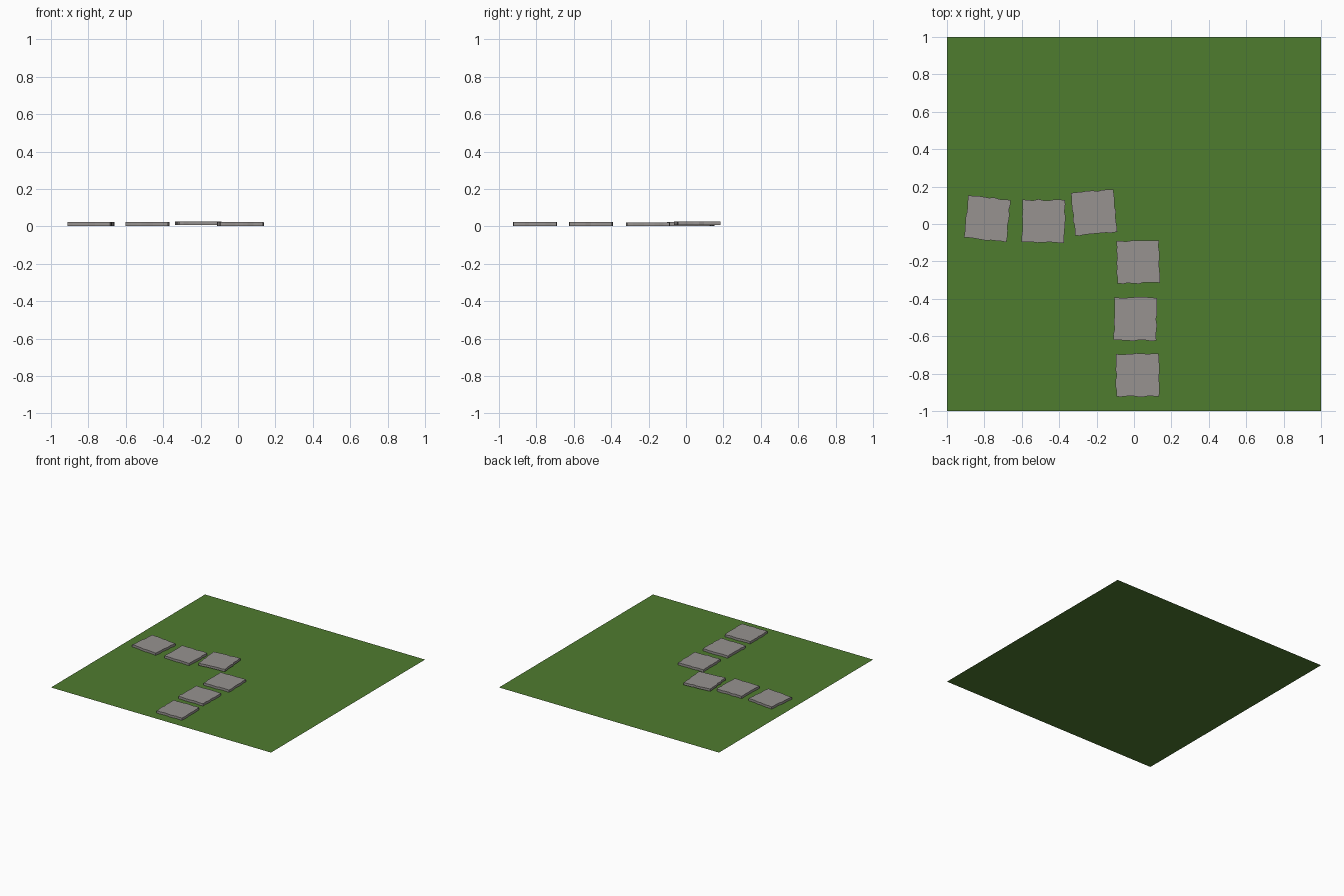
import bpy, bmesh, math, random

if "Cube" in bpy.data.objects:
    bpy.data.objects.remove(bpy.data.objects["Cube"])

random.seed(4)


def material(name, colour):
    m = bpy.data.materials.new(name)
    m.diffuse_color = (*colour, 1)
    m.use_nodes = True
    m.node_tree.nodes["Principled BSDF"].inputs["Base Color"].default_value = m.diffuse_color
    return m


grass = material("grass_green", (0.078, 0.2, 0.028))
stone = material("stone_grey", (0.31, 0.29, 0.28))

# Flat lawn
bpy.ops.mesh.primitive_plane_add(size=2, location=(0, 0, 0))
lawn = bpy.context.object
lawn.name = "lawn"
lawn.data.materials.append(grass)


def chipped_slab(name, x, y, z, angle, size=0.228, thick=0.019, steps=8):
    """Square slab with a slightly chipped outline."""
    h = size / 2
    outline = []
    for side in range(4):
        a = side * math.pi / 2
        for i in range(steps):
            along = -h + size * i / steps
            if i:
                along += random.uniform(-0.006, 0.006)
            out = h + (random.uniform(-0.004, 0.004) if i else 0)
            # side runs along its tangent, pushed outward by its normal
            outline.append((along * math.cos(a) + out * math.sin(a),
                            along * math.sin(a) - out * math.cos(a)))
    bm = bmesh.new()
    base = bm.faces.new([bm.verts.new((px, py, 0)) for px, py in outline])
    top = bmesh.ops.extrude_face_region(bm, geom=[base], use_keep_orig=True)["geom"]
    bmesh.ops.translate(bm, vec=(0, 0, thick),
                        verts=[v for v in top if isinstance(v, bmesh.types.BMVert)])
    bmesh.ops.recalc_face_normals(bm, faces=bm.faces)
    me = bpy.data.meshes.new(name)
    bm.to_mesh(me)
    bm.free()
    me.materials.append(stone)
    ob = bpy.data.objects.new(name, me)
    ob.location = (x, y, z)
    ob.rotation_euler.z = math.radians(angle)
    bpy.context.collection.objects.link(ob)


# Stepping stones along the bent path: x, y, z, turn in degrees
path = [(-0.785, 0.028, 0.003, -6), (-0.485, 0.015, 0.003, -1),
        (-0.213, 0.062, 0.007, 5), (0.022, -0.203, 0.002, 1),
        (0.007, -0.508, 0.003, -0.5), (0.019, -0.808, 0.003, 0.5)]
for n, p in enumerate(path, 1):
    chipped_slab(f"stepping_stone_{n}", *p)
